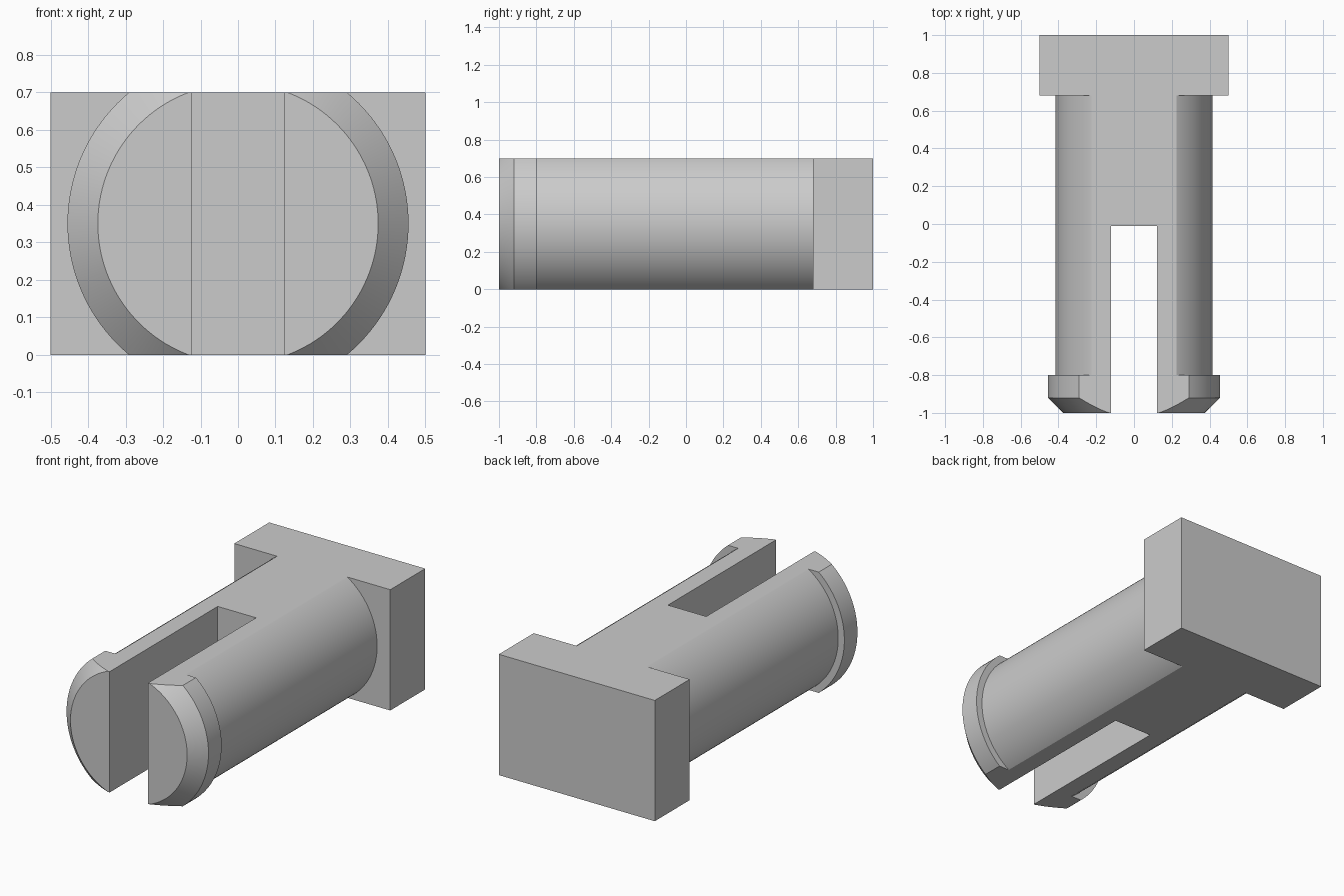
import bpy, bmesh, math
from mathutils import Matrix, Vector

cube = bpy.data.objects.get("Cube")
if cube:
    bpy.data.objects.remove(cube, do_unlink=True)

HEIGHT = 0.7
MID = HEIGHT / 2
SEGMENTS = 128

grey = bpy.data.materials.new("plain grey")
grey.use_nodes = True
colour = (0.6, 0.6, 0.6, 1)
grey.diffuse_color = colour
grey.node_tree.nodes["Principled BSDF"].inputs["Base Color"].default_value = colour


def finish(name, bm):
    bmesh.ops.recalc_face_normals(bm, faces=bm.faces)
    mesh = bpy.data.meshes.new(name)
    bm.to_mesh(mesh)
    bm.free()
    mesh.materials.append(grey)
    obj = bpy.data.objects.new(name, mesh)
    bpy.context.collection.objects.link(obj)
    return obj


def box(name, low, high):
    low, high = Vector(low), Vector(high)
    bm = bmesh.new()
    size = Matrix.Diagonal((high - low).to_4d())
    size[3][3] = 1
    bmesh.ops.create_cube(bm, size=1, matrix=Matrix.Translation((low + high) / 2) @ size)
    return finish(name, bm)


def turned(name, profile):
    """Solid of revolution about the y axis, from (y, radius) points."""
    bm = bmesh.new()
    rings = []
    for y, r in profile:
        angles = [math.tau * i / SEGMENTS for i in range(SEGMENTS)]
        rings.append([bm.verts.new((r * math.cos(a), y, MID + r * math.sin(a))) for a in angles])
    for a, b in zip(rings, rings[1:]):
        for i in range(SEGMENTS):
            j = (i + 1) % SEGMENTS
            bm.faces.new((a[i], a[j], b[j], b[i]))
    bm.faces.new(rings[0])
    bm.faces.new(rings[-1])
    # Slice flat on the top and bottom
    for z, side in ((0, -1), (HEIGHT, 1)):
        parts = bm.verts[:] + bm.edges[:] + bm.faces[:]
        cut = bmesh.ops.bisect_plane(bm, geom=parts, plane_co=(0, 0, z),
                                     plane_no=(0, 0, side), clear_outer=True)
        edges = [e for e in cut["geom_cut"] if isinstance(e, bmesh.types.BMEdge)]
        bmesh.ops.holes_fill(bm, edges=edges, sides=0)
    return finish(name, bm)


def combine(target, tool, operation):
    bpy.context.view_layer.objects.active = target
    mod = target.modifiers.new(operation.lower(), 'BOOLEAN')
    mod.operation = operation
    mod.solver = 'EXACT'
    mod.object = tool
    bpy.ops.object.modifier_apply(modifier=mod.name)
    bpy.data.objects.remove(tool, do_unlink=True)


# Round shaft with a raised, chamfered lip at the tip
pin = turned("split_pin", [(-1, 0.374), (-0.92, 0.455), (-0.8, 0.455),
                           (-0.8, 0.416), (0.75, 0.416)])

# Slot that splits the shaft into two prongs
slot = box("slot_cutter", (-0.123, -1.2, -0.2), (0.123, -0.01, HEIGHT + 0.2))
combine(pin, slot, 'DIFFERENCE')

# Rectangular head at the back
head = box("head_block", (-0.5, 0.68, 0), (0.5, 1, HEIGHT))
combine(pin, head, 'UNION')

# Smooth round sides, sharp edges
bpy.ops.object.select_all(action='DESELECT')
pin.select_set(True)
bpy.context.view_layer.objects.active = pin
bpy.ops.object.shade_smooth_by_angle(angle=math.radians(25))
